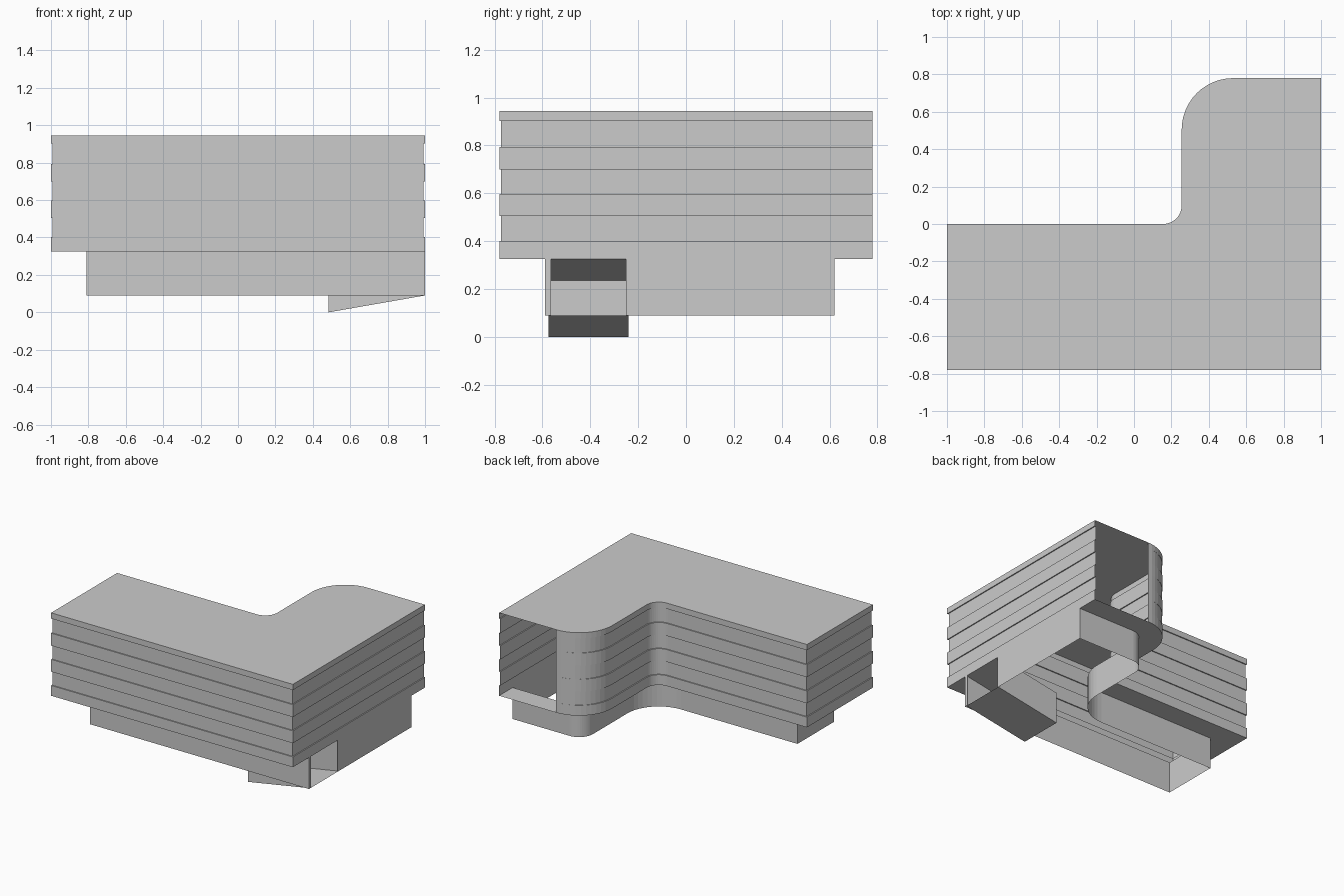
import bpy
from math import sin, cos, pi

if "Cube" in bpy.data.objects:
    bpy.data.objects.remove(bpy.data.objects["Cube"])

SEG = 12  # facets per rounded corner


def outline(front=0, left=0, notch=0, right=0, back=0):
    """L-shaped plan, each side pulled inward by its own amount."""
    pts = []
    for i in range(SEG + 1):  # convex corner, from the back wall round to the notch
        a = pi / 2 * (1 + i / SEG)
        pts.append((0.53 + (0.275 - notch) * cos(a), 0.505 + (0.275 - back) * sin(a)))
    for i in range(SEG + 1):  # concave corner
        a = -pi / 2 * i / SEG
        pts.append((0.155 + (0.1 + notch) * cos(a), 0.1 + (0.1 + notch) * sin(a)))
    pts += [(-1 + left, -notch), (-1 + left, -0.78 + front),
            (1 - right, -0.78 + front), (1 - right, 0.78 - back)]
    return pts


def make(name, verts, faces):
    mesh = bpy.data.meshes.new(name)
    mesh.from_pydata(verts, [], faces)
    mesh.validate()
    obj = bpy.data.objects.new(name, mesh)
    bpy.context.collection.objects.link(obj)
    return obj


def loft(name, rings, skip=()):
    """Join (plan, z) rings with quads, leaving out the listed sides."""
    n = len(rings[0][0])
    verts = [(x, y, z) for plan, z in rings for x, y in plan]
    faces = []
    for r in range(len(rings) - 1):
        for i in range(n):
            if i in skip:
                continue
            j = (i + 1) % n
            faces.append((r * n + i, r * n + j, (r + 1) * n + j, (r + 1) * n + i))
    return make(name, verts, faces)


full = outline()
inset = outline(0.008, 0.008, 0.008, 0.008, 0)
base = outline(0.19, 0.19, 0.16, 0, 0.16)
N = len(full)
BACK, RIGHT = N - 1, N - 2

# Banded upper walls: projecting and recessed strips, open at the back end
levels = [0.325, 0.402, 0.505, 0.597, 0.70, 0.793, 0.902, 0.945]
rings = []
for k in range(len(levels) - 1):
    plan = inset if k % 2 else full
    rings += [(plan, levels[k]), (plan, levels[k + 1])]
loft("upper_walls", rings, skip={BACK})

# Flat roof
make("roof", [(x, y, 0.945) for x, y in full], [tuple(range(N))])

# Overhang soffit between upper walls and base (flush on the right side)
loft("overhang_floor", [(full, 0.325), (base, 0.325)], skip={RIGHT})

# Ground floor walls, with the right side made separately around its doorway
loft("base_walls", [(base, 0.09), (base, 0.325)], skip={RIGHT})
verts, faces = [], []
for y0, y1 in ((-0.59, -0.565), (-0.25, 0.62)):
    b = len(verts)
    verts += [(1, y0, 0.09), (1, y1, 0.09), (1, y1, 0.325), (1, y0, 0.325)]
    faces.append((b, b + 1, b + 2, b + 3))
make("entrance_wall", verts, faces)

# Ramp tunnel sloping down into the building, open at the doorway
y0, y1 = -0.575, -0.24
verts = [(x, y, z + h) for x, z in ((1, 0.09), (0.485, 0))
         for y, h in ((y0, 0), (y1, 0), (y1, 0.235), (y0, 0.235))]
faces = [(i, (i + 1) % 4, (i + 1) % 4 + 4, i + 4) for i in range(4)] + [(4, 5, 6, 7)]
make("entrance_ramp", verts, faces)
